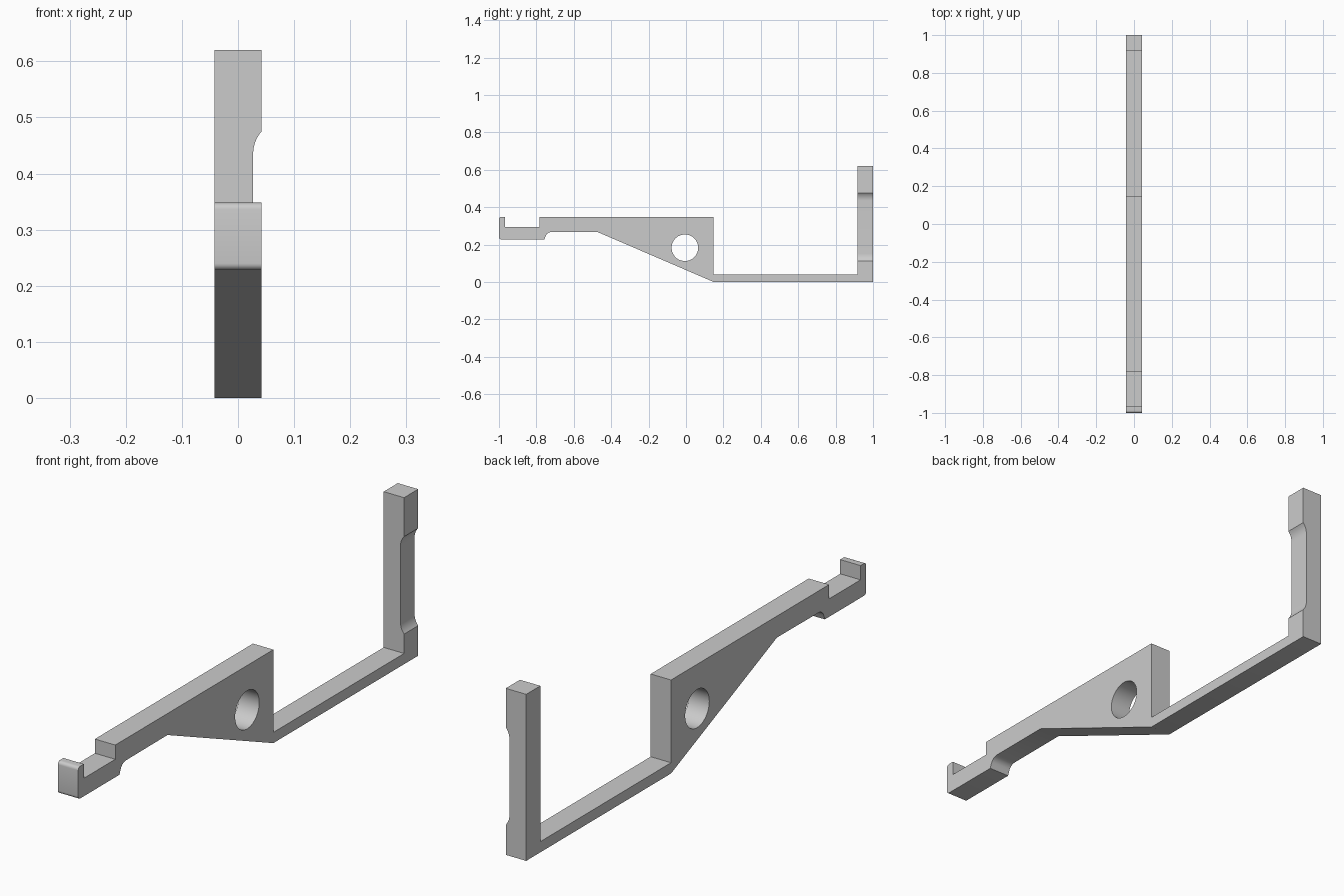
import bpy, bmesh, math
from mathutils import Vector

if "Cube" in bpy.data.objects:
    bpy.data.objects.remove(bpy.data.objects["Cube"], do_unlink=True)

HALF = 0.042  # half the bar width

grey = bpy.data.materials.new("plain grey")
grey.use_nodes = True
colour = (0.6, 0.6, 0.6, 1)
grey.diffuse_color = colour
grey.node_tree.nodes["Principled BSDF"].inputs["Base Color"].default_value = colour


def arc(cx, cz, r, start, end, steps=8):
    """Points along a circular arc, angles in degrees."""
    angles = [math.radians(start + (end - start) * i / steps) for i in range(steps + 1)]
    return [(cx + r * math.cos(a), cz + r * math.sin(a)) for a in angles]


def prism(name, points, to_3d, sweep):
    """Extrude a closed outline along the sweep vector."""
    bm = bmesh.new()
    face = bm.faces.new([bm.verts.new(to_3d(*p)) for p in points])
    extruded = bmesh.ops.extrude_face_region(bm, geom=[face])["geom"]
    verts = [v for v in extruded if isinstance(v, bmesh.types.BMVert)]
    bmesh.ops.translate(bm, verts=verts, vec=Vector(sweep))
    bmesh.ops.recalc_face_normals(bm, faces=bm.faces)
    mesh = bpy.data.meshes.new(name)
    bm.to_mesh(mesh)
    bm.free()
    mesh.materials.append(grey)
    obj = bpy.data.objects.new(name, mesh)
    bpy.context.collection.objects.link(obj)
    return obj


def cut(target, cutter):
    cutter.hide_render = True
    mod = target.modifiers.new("cut", "BOOLEAN")
    mod.operation = "DIFFERENCE"
    mod.solver = "EXACT"
    mod.object = cutter
    bpy.context.view_layer.objects.active = target
    bpy.ops.object.modifier_apply(modifier=mod.name)
    bpy.data.objects.remove(cutter, do_unlink=True)


# Side outline: hooked tip, tapered web, thin strip and upright post
r = 0.012
outline = (
    arc(-1 + r, 0.228 + r, r, 180, 270, 5)
    + [(-0.757, 0.228), (-0.752, 0.241)]
    + arc(-0.72, 0.235, 0.032, 150, 90, 6)
    + [(-0.475, 0.268), (0.148, 0), (1, 0), (1, 0.62), (0.917, 0.62),
       (0.917, 0.04), (0.148, 0.04), (0.148, 0.348), (-0.782, 0.348),
       (-0.782, 0.295), (-0.967, 0.295), (-0.967, 0.348)]
    + arc(-1 + r, 0.348 - r, r, 90, 180, 5)
)
bracket = prism("lever_bracket", outline,
                lambda y, z: (-HALF, y, z), (2 * HALF, 0, 0))

# Round pivot hole through the web
hole = prism("hole_cutter", arc(-0.006, 0.183, 0.071, 0, 352.5, 47),
             lambda y, z: (-0.1, y, z), (0.2, 0, 0))
cut(bracket, hole)

# Shallow recess with curved ends in the left face of the post
floor, low, high, run = 0.027, 0.112, 0.475, 0.04
depth = HALF - floor
R = (depth ** 2 + run ** 2) / (2 * depth)
sweep = math.degrees(math.asin(run / R))
recess = (
    [(0.1, low), (HALF, low)]
    + arc(floor + R, low + run, R, 180 + sweep, 180)[1:]
    + arc(floor + R, high - run, R, 180, 180 - sweep)[:-1]
    + [(HALF, high), (0.1, high)]
)
cut(bracket, prism("recess_cutter", recess,
                   lambda x, z: (x, 0.85, z), (0, 0.3, 0)))

# Smooth the curves, keep the corners sharp
bpy.ops.object.select_all(action="DESELECT")
bracket.select_set(True)
bpy.context.view_layer.objects.active = bracket
bpy.ops.object.shade_smooth_by_angle(angle=math.radians(25))
